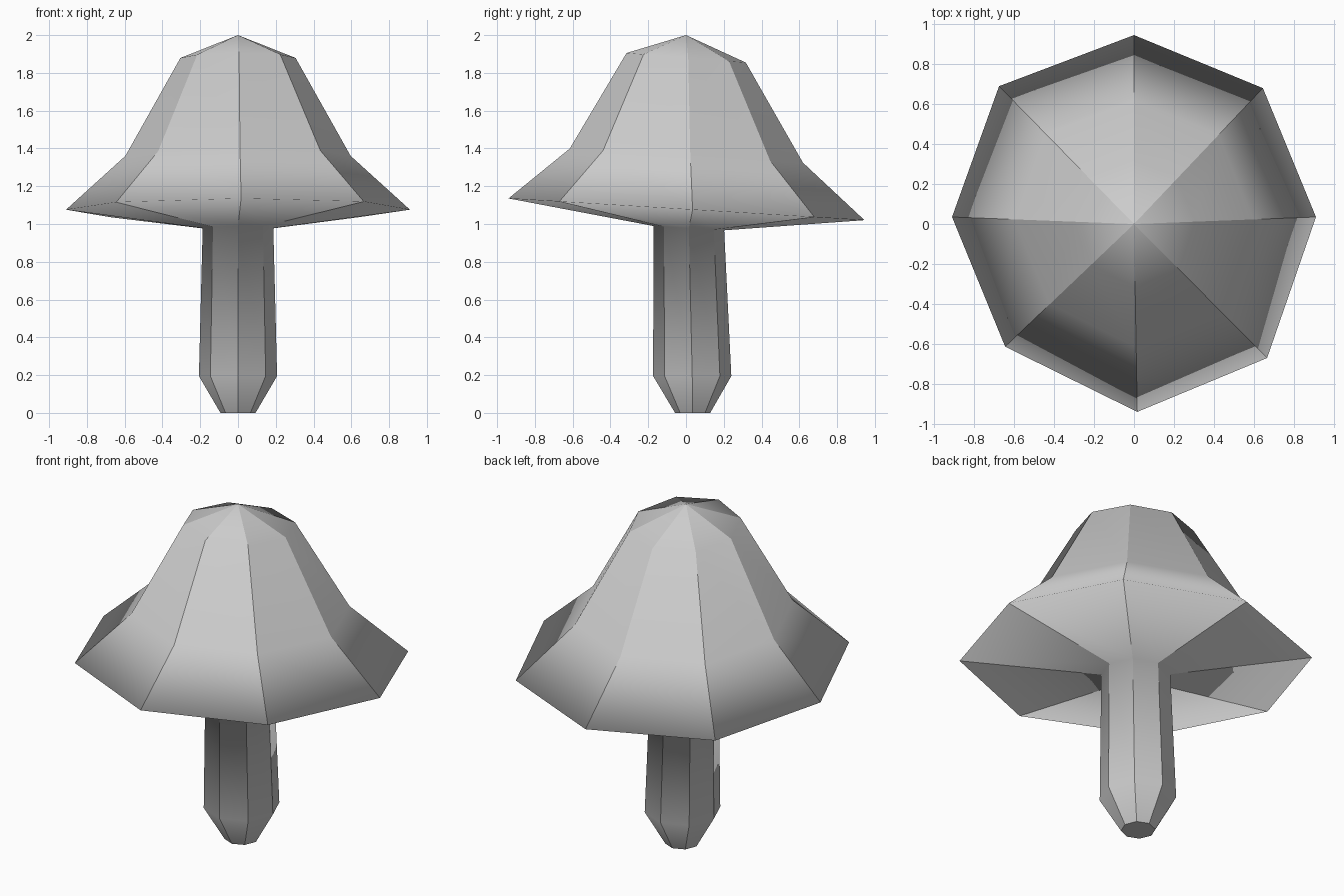
import bpy
import bmesh
from math import radians, cos, sin

default = bpy.data.objects.get("Cube")
if default:
    bpy.data.objects.remove(default, do_unlink=True)

SIDES = 8

# One plain grey for everything
grey = bpy.data.materials.new("plain grey")
grey.use_nodes = True
colour = (0.6, 0.6, 0.6, 1)
grey.diffuse_color = colour
grey.node_tree.nodes["Principled BSDF"].inputs["Base Color"].default_value = colour

# Uneven spokes of the cap: (angle, reach), counter-clockwise from +x
SPOKES = [(2.2, .911), (46.5, .937), (90, .945), (134.4, .965),
          (177.8, .911), (223.6, .89), (271, .94), (314.8, .945)]

bm = bmesh.new()


def cap_ring(scale, height, tilt):
    """Cap ring that leans lower towards the back."""
    ring = []
    for angle, reach in SPOKES:
        x = scale * reach * cos(radians(angle))
        y = scale * reach * sin(radians(angle))
        ring.append(bm.verts.new((x, y, height - tilt * y)))
    return ring


def stem_ring(radius, y_mid, height, tilt=0):
    """Regular stem ring, shifted along y."""
    ring = []
    for i in range(SIDES):
        a = radians(360 / SIDES * i)
        y = radius * sin(a)
        ring.append(bm.verts.new((radius * cos(a), y + y_mid, height - tilt * y)))
    return ring


def mark_sharp(a, b):
    bm.edges.get((a, b)).smooth = False


# Rings from the crown down to the foot
rings = [
    cap_ring(.335, 1.88, .08),
    cap_ring(.655, 1.362, .06),
    cap_ring(1, 1.078, .061),
    stem_ring(.187, .015, .978, .061),
    stem_ring(.207, .033, .195),
    stem_ring(.093, .035, 0),
]

# Crown fan, side walls and base
tip = bm.verts.new((0, 0, 2))
for i in range(SIDES):
    j = (i + 1) % SIDES
    bm.faces.new((tip, rings[0][i], rings[0][j]))
    for upper, lower in zip(rings, rings[1:]):
        bm.faces.new((upper[i], lower[i], lower[j], upper[j]))
bm.faces.new(list(reversed(rings[-1])))

# Smooth from top to bottom, creased along each spoke and round the base
for face in bm.faces:
    face.smooth = True
for i in range(SIDES):
    mark_sharp(tip, rings[0][i])
    mark_sharp(rings[-1][i], rings[-1][i - 1])
    for upper, lower in zip(rings, rings[1:]):
        mark_sharp(upper[i], lower[i])

mesh = bpy.data.meshes.new("mushroom")
bm.to_mesh(mesh)
bm.free()
mesh.materials.append(grey)
mushroom = bpy.data.objects.new("mushroom", mesh)
bpy.context.collection.objects.link(mushroom)
